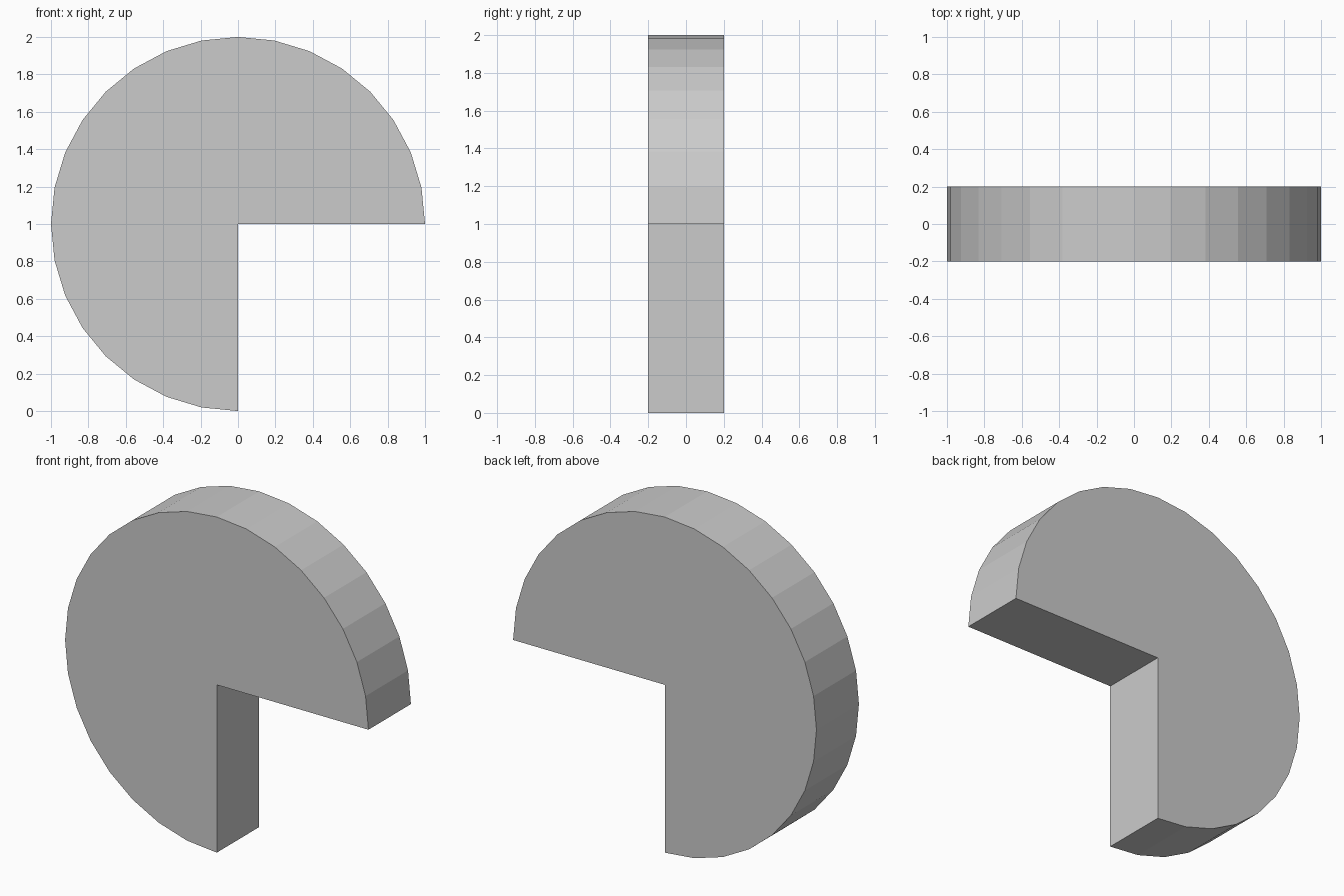
import bpy, bmesh
from math import sin, cos, radians

if "Cube" in bpy.data.objects:
    bpy.data.objects.remove(bpy.data.objects["Cube"])

# Three-quarter disc: 24 of 32 rim segments, lower right quarter left open
RADIUS, HALF_DEPTH, SEGMENTS = 1.0, 0.2, 32
arc = [radians(i * 360 / SEGMENTS) for i in range(SEGMENTS * 3 // 4 + 1)]
profile = [(0, 1)] + [(RADIUS * cos(a), 1 + RADIUS * sin(a)) for a in arc]

bm = bmesh.new()
face = bm.faces.new([bm.verts.new((x, -HALF_DEPTH, z)) for x, z in profile])
side = bmesh.ops.extrude_face_region(bm, geom=[face], use_keep_orig=True)
new_verts = [g for g in side["geom"] if isinstance(g, bmesh.types.BMVert)]
bmesh.ops.translate(bm, verts=new_verts, vec=(0, 2 * HALF_DEPTH, 0))
bmesh.ops.recalc_face_normals(bm, faces=bm.faces)

mesh = bpy.data.meshes.new("three_quarter_disc")
bm.to_mesh(mesh)
bm.free()
bpy.context.collection.objects.link(bpy.data.objects.new("three_quarter_disc", mesh))
